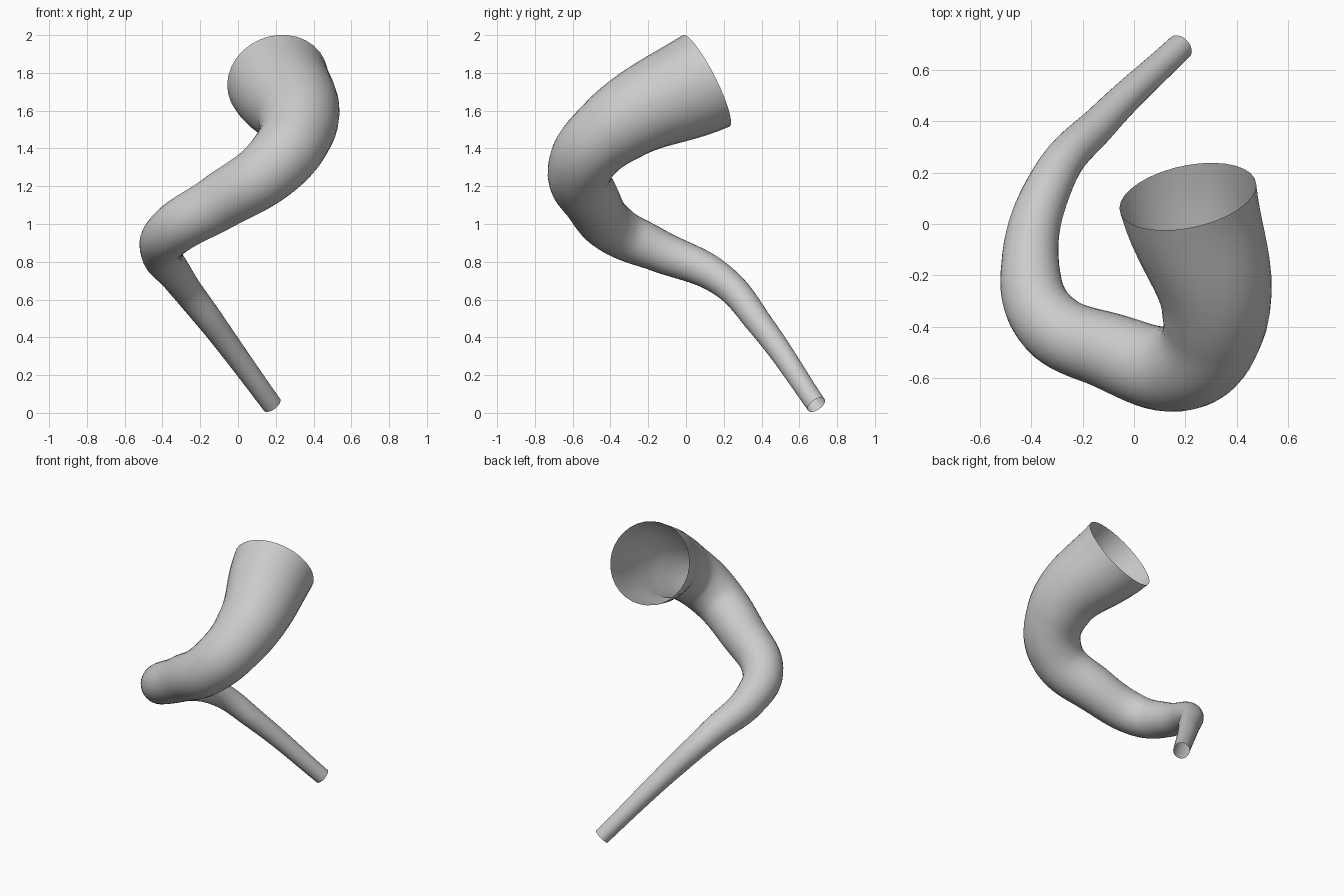
import bpy

if "Cube" in bpy.data.objects:
    bpy.data.objects.remove(bpy.data.objects["Cube"])

# Centre line of the horn: x, y, z, tube radius (narrow mouth to wide bell)
PATH = [
    (0.18, 0.69, 0.043, 0.053),
    (-0.125, 0.40, 0.46, 0.068),
    (-0.315, 0.18, 0.71, 0.086),
    (-0.405, -0.16, 0.865, 0.113),
    (-0.345, -0.37, 0.965, 0.133),
    (-0.10, -0.495, 1.115, 0.150),
    (0.19, -0.555, 1.31, 0.174),
    (0.315, -0.38, 1.51, 0.205),
    (0.21, 0.107, 1.758, 0.272),
]

# Tapered tube, open at both ends
curve = bpy.data.curves.new("horn_tube", 'CURVE')
curve.dimensions = '3D'
curve.bevel_depth = 1.0
curve.bevel_resolution = 14
curve.use_fill_caps = False
curve.twist_mode = 'MINIMUM'
spline = curve.splines.new('BEZIER')
spline.resolution_u = 10
spline.radius_interpolation = 'CARDINAL'
spline.bezier_points.add(len(PATH) - 1)
for point, (x, y, z, r) in zip(spline.bezier_points, PATH):
    point.co = (x, y, z)
    point.radius = r
    point.handle_left_type = point.handle_right_type = 'AUTO'

horn = bpy.data.objects.new("horn_tube", curve)
bpy.context.collection.objects.link(horn)

# Turn into a smooth mesh
bpy.context.view_layer.objects.active = horn
horn.select_set(True)
bpy.ops.object.convert(target='MESH')
bpy.ops.object.shade_smooth()
